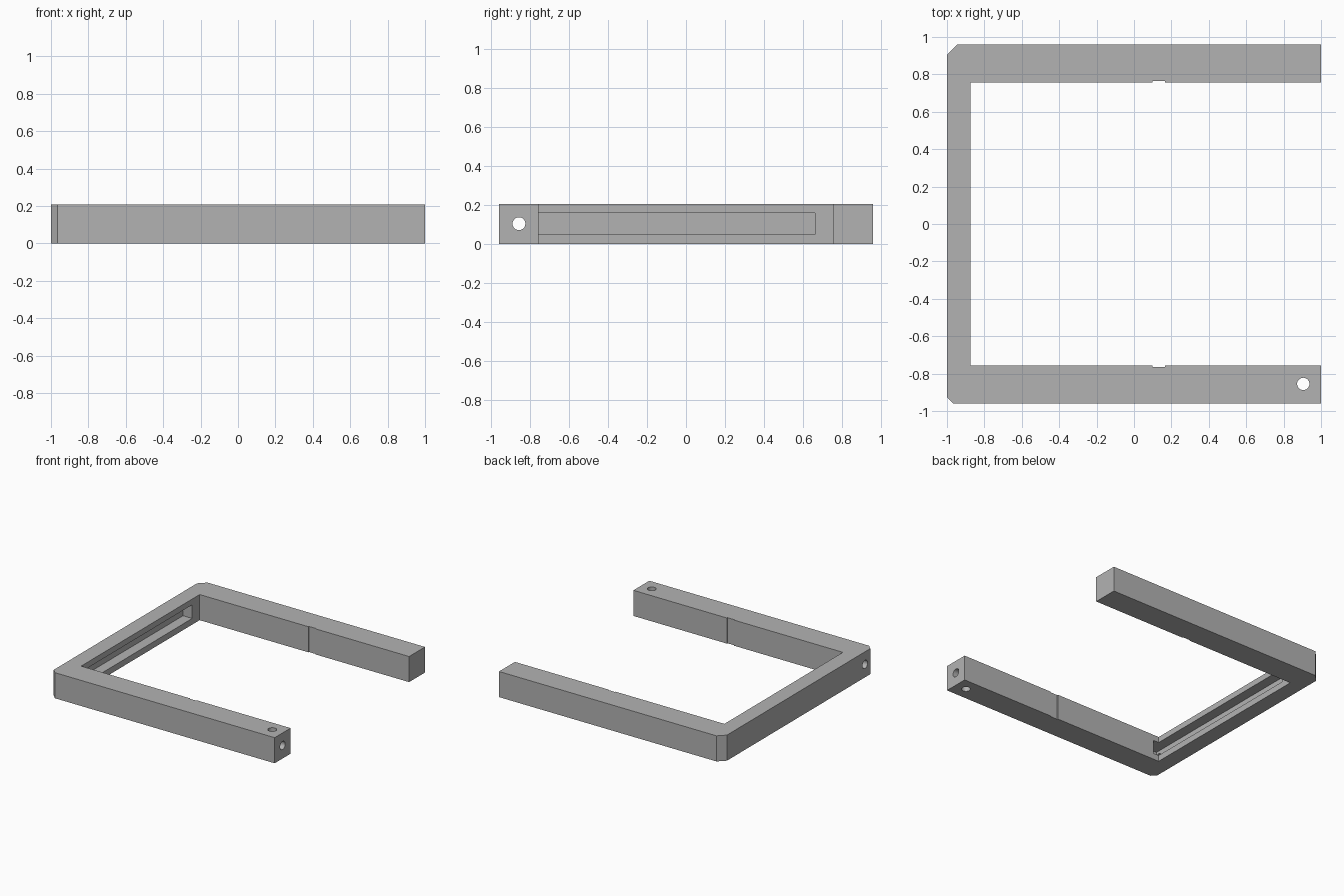
import bpy
import bmesh
import math

cube = bpy.data.objects.get("Cube")
if cube:
    bpy.data.objects.remove(cube, do_unlink=True)

HEIGHT = 0.207
MID = 0.105

grey = bpy.data.materials.new("plain grey")
grey.use_nodes = True
colour = (0.45, 0.45, 0.45, 1)
grey.diffuse_color = colour
grey.node_tree.nodes["Principled BSDF"].inputs["Base Color"].default_value = colour


def add_object(name, bm):
    bmesh.ops.recalc_face_normals(bm, faces=bm.faces)
    mesh = bpy.data.meshes.new(name)
    bm.to_mesh(mesh)
    bm.free()
    mesh.materials.append(grey)
    obj = bpy.data.objects.new(name, mesh)
    bpy.context.collection.objects.link(obj)
    return obj


def prism(name, outline, z0, z1):
    bm = bmesh.new()
    face = bm.faces.new([bm.verts.new((x, y, z0)) for x, y in outline])
    top = bmesh.ops.extrude_face_region(bm, geom=[face])["geom"]
    verts = [v for v in top if isinstance(v, bmesh.types.BMVert)]
    bmesh.ops.translate(bm, verts=verts, vec=(0, 0, z1 - z0))
    return add_object(name, bm)


def box(name, x0, x1, y0, y1, z0, z1):
    return prism(name, [(x0, y0), (x1, y0), (x1, y1), (x0, y1)], z0, z1)


def rod(name, radius, length, location, tilt=0):
    bm = bmesh.new()
    bmesh.ops.create_cone(bm, cap_ends=True, segments=32,
                          radius1=radius, radius2=radius, depth=length)
    obj = add_object(name, bm)
    obj.location = location
    obj.rotation_euler.y = tilt
    return obj


# U-shaped frame with two chamfered outer corners
frame = prism("frame", [
    (-0.965, -0.96), (1, -0.96), (1, -0.757), (-0.873, -0.757),
    (-0.873, 0.757), (1, 0.757), (1, 0.96), (-0.945, 0.96),
    (-1, 0.905), (-1, -0.925)], 0, HEIGHT)

# Cable slot, lengthwise bore, end hole and shallow grooves
cutters = [
    box("slot_cutter", -0.955, -0.825, -0.88, 0.662, 0.05, 0.16),
    rod("bore_cutter", 0.033, 2.4, (0, -0.858, MID), math.pi / 2),
    rod("end_hole_cutter", 0.033, 1, (0.905, -0.855, MID)),
]
for side, label in ((-1, "front"), (1, "back")):
    y0, y1 = sorted((side * 0.7, side * 0.764))
    cutters.append(box(label + "_groove_cutter", 0.1, 0.165, y0, y1, -0.1, 0.4))

bpy.ops.object.select_all(action="DESELECT")
bpy.context.view_layer.objects.active = frame
frame.select_set(True)
for cutter in cutters:
    cutter.hide_render = True
    cut = frame.modifiers.new(cutter.name, "BOOLEAN")
    cut.operation = "DIFFERENCE"
    cut.solver = "EXACT"
    cut.object = cutter
    bpy.ops.object.modifier_apply(modifier=cut.name)
    bpy.data.objects.remove(cutter, do_unlink=True)

bpy.ops.object.shade_smooth_by_angle(angle=math.radians(30))
